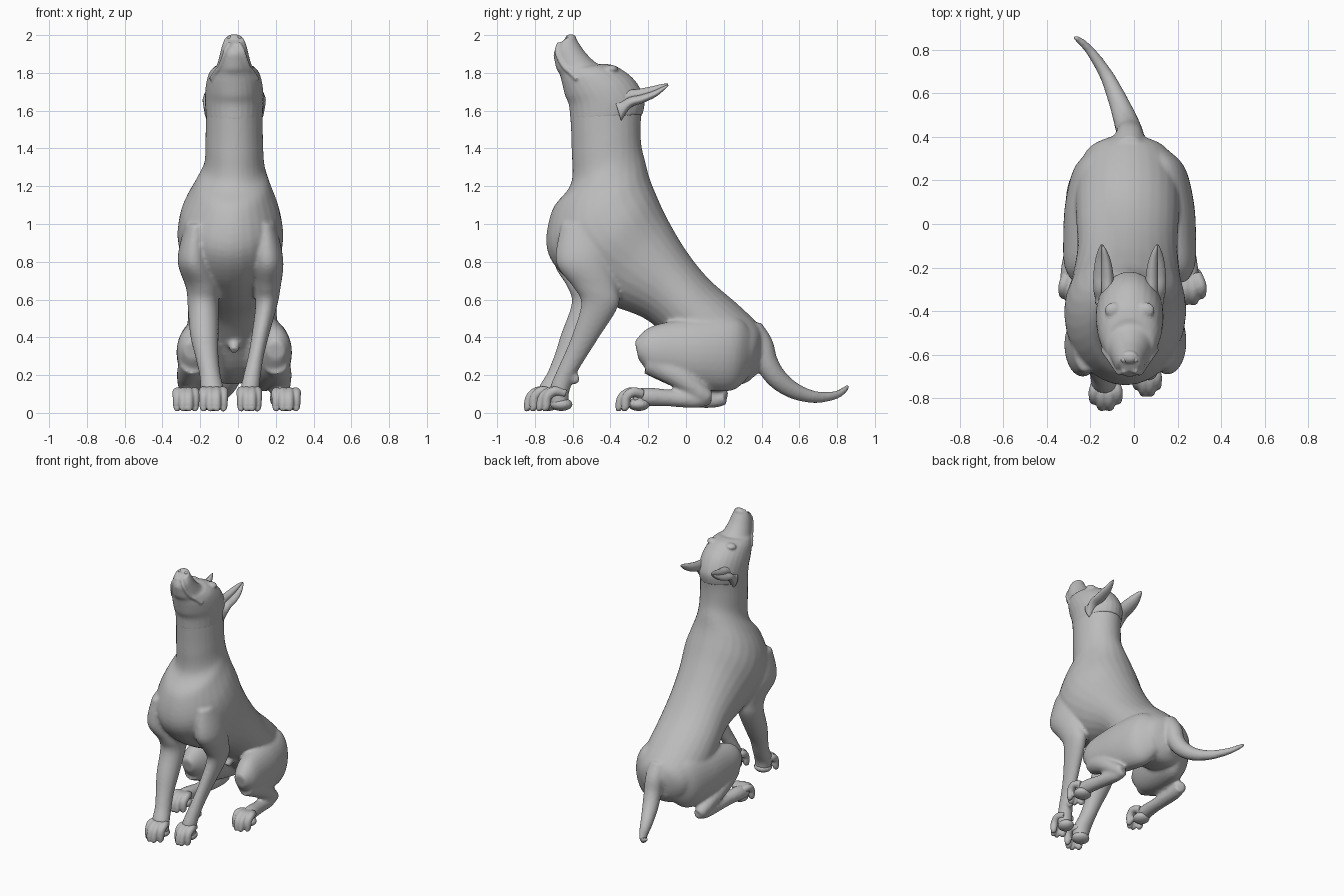
import bpy, math
from mathutils import Vector

if "Cube" in bpy.data.objects:
    bpy.data.objects.remove(bpy.data.objects["Cube"])

grey = bpy.data.materials.new("plain_grey")
grey.diffuse_color = (0.5, 0.5, 0.5, 1)
grey.use_nodes = True
grey.node_tree.nodes["Principled BSDF"].inputs["Base Color"].default_value = grey.diffuse_color


def make(name, verts, faces):
    me = bpy.data.meshes.new(name)
    me.from_pydata(verts, [], faces)
    me.materials.append(grey)
    for p in me.polygons:
        p.use_smooth = True
    ob = bpy.data.objects.new(name, me)
    bpy.context.collection.objects.link(ob)
    return ob


def smooth_rows(rows, steps):
    """Catmull-Rom interpolation between rows of numbers."""
    out, n = [], len(rows)
    for i in range(n - 1):
        p = [rows[max(0, min(n - 1, i + k))] for k in (-1, 0, 1, 2)]
        for s in range(steps):
            t = s / steps
            out.append([0.5 * (2 * b + (c - a) * t + (2 * a - 5 * b + 4 * c - d) * t * t
                               + (3 * b - a - 3 * c + d) * t ** 3) for a, b, c, d in zip(*p)])
    return out + [list(rows[-1])]


def ring_point(row, a):
    by, bz, fy, fz, w, cx = row
    s = math.sin(a)
    return (cx + w * math.cos(a), (by + fy) / 2 + s * (by - fy) / 2, (bz + fz) / 2 + s * (bz - fz) / 2)


def skin(name, rings):
    n, verts = len(rings[0]), [v for r in rings for v in r]
    faces = [(i * n + j, i * n + (j + 1) % n, (i + 1) * n + (j + 1) % n, (i + 1) * n + j)
             for i in range(len(rings) - 1) for j in range(n)]
    faces += [tuple(range(n))[::-1], tuple(range(len(verts) - n, len(verts)))]
    ob = make(name, verts, faces)
    import bmesh
    bm = bmesh.new()
    bm.from_mesh(ob.data)
    bmesh.ops.recalc_face_normals(bm, faces=bm.faces)
    bm.to_mesh(ob.data)
    bm.free()
    return ob


def loft(name, rows, seg=28, steps=5):
    """Rows: back y, back z, front y, front z, half width, centre x."""
    ang = [2 * math.pi * j / seg for j in range(seg)]
    return skin(name, [[ring_point(r, a) for a in ang] for r in smooth_rows(rows, steps)])


def tube(name, rows, seg=14, steps=5):
    """Rows: x, y, z, radius."""
    rows, rings = smooth_rows(rows, steps), []
    for i, r in enumerate(rows):
        t = Vector(rows[min(i + 1, len(rows) - 1)][:3]) - Vector(rows[max(i - 1, 0)][:3])
        q = t.to_track_quat('Z', 'Y')
        rings.append([Vector(r[:3]) + q @ Vector((r[3] * math.cos(2 * math.pi * j / seg),
                      r[3] * math.sin(2 * math.pi * j / seg), 0)) for j in range(seg)])
    return skin(name, rings)


def ball(name, loc, size, seg=16):
    rings = [[(loc[0] + size[0] * math.sin(u) * math.cos(2 * math.pi * j / seg),
               loc[1] + size[1] * math.sin(u) * math.sin(2 * math.pi * j / seg),
               loc[2] + size[2] * math.cos(u)) for j in range(seg)]
             for u in [0.05 + (math.pi - 0.1) * k / 10 for k in range(11)]]
    return skin(name, rings)


def fuse(name, parts, voxel, rounds):
    """Join overlapping parts and blend them into one skin."""
    bpy.ops.object.select_all(action='DESELECT')
    for p in parts:
        p.select_set(True)
    bpy.context.view_layer.objects.active = parts[0]
    bpy.ops.object.join()
    ob = parts[0]
    ob.name = name
    m = ob.modifiers.new("blend", 'REMESH')
    m.mode, m.voxel_size, m.use_smooth_shade = 'VOXEL', voxel, True
    s = ob.modifiers.new("soften", 'SMOOTH')
    s.factor, s.iterations = 0.5, rounds


# torso and neck
body = [loft("torso", [
    (.41, .40, .37, .20, .09, -.03), (.38, .47, .28, .15, .19, -.03), (.28, .57, .08, .21, .235, -.03),
    (.12, .71, -.08, .38, .235, -.03), (0, .86, -.22, .50, .23, -.03), (-.1, 1.03, -.42, .58, .25, -.035),
    (-.16, 1.16, -.62, .70, .28, -.04), (-.195, 1.25, -.735, .86, .26, -.04),
    (-.215, 1.33, -.71, 1.07, .20, -.03), (-.235, 1.41, -.61, 1.21, .16, -.02),
    (-.24, 1.50, -.605, 1.38, .153, -.02), (-.235, 1.58, -.612, 1.55, .15, -.02),
    (-.22, 1.66, -.62, 1.63, .15, -.02)])]

# head
head_rows = [
    (-.23, 1.58, -.612, 1.55, .15, -.02), (-.22, 1.66, -.62, 1.63, .155, -.02),
    (-.27, 1.76, -.64, 1.68, .152, -.02), (-.36, 1.83, -.655, 1.74, .138, -.02),
    (-.425, 1.848, -.668, 1.79, .115, -.02), (-.47, 1.85, -.685, 1.82, .095, -.02),
    (-.53, 1.905, -.695, 1.86, .08, -.02), (-.575, 1.97, -.70, 1.905, .066, -.02),
    (-.60, 2.004, -.675, 1.955, .05, -.02)]
head = [loft("skull", head_rows)]

# lip folds following the jaw, plus brows
for s in (-1, 1):
    lip = [(*ring_point(r, -math.pi / 2 + s * a), .013) for r, a in zip(head_rows[3:], (1.1, 1, .95, .85, .75, .45))]
    head.append(tube("lip", lip))
    head.append(ball("brow", (-.02 + s * .075, -.395, 1.82), (.04, .035, .022)))
head.append(ball("nose_pad", (-.02, -.61, 1.983), (.04, .03, .022)))
fuse("head", head, .007, 4)

# front legs: the left one reaches further forward
body.append(loft("front_leg_right", [
    (-.40, 1.0, -.66, 1.0, .06, .14), (-.40, .82, -.69, .80, .085, .155), (-.36, .65, -.60, .67, .07, .155),
    (-.36, .56, -.555, .58, .058, .15), (-.46, .4, -.60, .42, .046, .118), (-.53, .29, -.645, .31, .042, .095),
    (-.59, .19, -.69, .21, .046, .075), (-.62, .10, -.72, .13, .05, .062), (-.62, .04, -.72, .04, .045, .06)]))
body.append(loft("front_leg_left", [
    (-.40, 1.0, -.68, 1.0, .06, -.22), (-.41, .82, -.70, .80, .085, -.235), (-.39, .65, -.63, .67, .085, -.19),
    (-.41, .56, -.605, .58, .082, -.185), (-.50, .4, -.66, .42, .075, -.178), (-.57, .29, -.695, .31, .062, -.165),
    (-.62, .19, -.735, .21, .056, -.148), (-.67, .10, -.78, .13, .062, -.135), (-.68, .04, -.78, .04, .055, -.13)]))
body.append(ball("dew_pad", (.085, -.585, .18), (.02, .025, .03)))

# hind legs: thigh, shin and long flat foot
for s, heel in ((1, 0), (-1, .08)):
    X = lambda v: -.02 + s * v
    body.append(loft("thigh", [
        (.37, .40, .34, .2, .05, X(.10)), (.28, .50, .25, .12, .11, X(.14)), (.1, .505, .1, .12, .125, X(.17)),
        (-.08, .485, -.06, .15, .11, X(.195)), (-.2, .45, -.18, .2, .085, X(.215)),
        (-.272, .38, -.25, .28, .045, X(.22))]))
    body.append(tube("shin", [(X(.22), -.19, .27, .07), (X(.24), -.05, .2, .065),
                              (X(.24), .07 + heel, .11, .05), (X(.23), .12 + heel, .075, .04)]))
    body.append(tube("foot", [(X(.22), .13 + heel, .08, .035), (X(.235), .05 + heel, .07, .045),
                              (X(.25), -.08, .078, .045), (X(.265), -.2, .085, .05), (X(.272), -.28, .075, .05)]))

# tail
body.append(tube("tail", [
    (-.02, .34, .44, .07), (-.02, .395, .36, .068), (-.022, .425, .27, .062), (-.04, .48, .185, .056),
    (-.075, .57, .118, .045), (-.125, .68, .084, .033), (-.19, .78, .091, .024), (-.235, .83, .115, .019),
    (-.275, .86, .145, .012)], steps=6))

# underside sheath
body.append(tube("sheath", [(-.02, -.02, .42, .04), (-.02, -.06, .37, .035), (-.02, -.10, .33, .022)]))
fuse("body", body, .011, 6)


# toes, four on each paw
def paw(name, cx, back, tip, half, top):
    toes = []
    for k in range(4):
        u = (k - 1.5) / 1.5
        x, y = cx + u * half, tip + .035 * u * u
        x0 = cx + u * half * .6
        d = back - y
        toes.append(tube("toe", [(x0, back, top - .045, .026), (x, y + d * .55, top - .035, .026),
                                 (x, y + d * .25, top - .065, .025), (x, y + .022, .031, .022),
                                 (x, y + .005, .022, .012)], 12))
    toes.append(ball("pad", (cx, back - .02, .045), (half + .012, .06, .035)))
    fuse(name, toes, .006, 2)


paw("front_paw_right", .06, -.64, -.80, .042, .15)
paw("front_paw_left", -.13, -.71, -.865, .052, .15)
paw("hind_paw_right", .255, -.23, -.38, .052, .145)
paw("hind_paw_left", -.275, -.23, -.38, .046, .145)

# cupped ears swept back, eyes and nostrils
ear_rows = smooth_rows([(1.60, -.36, .03, .055), (1.665, -.31, .052, .05), (1.683, -.24, .054, .042),
                        (1.705, -.17, .042, .032), (1.728, -.12, .022, .018), (1.738, -.095, .006, .006)], 5)
for s, side in ((1, "right"), (-1, "left")):
    rings = []
    for i, (z, y, w, h) in enumerate(ear_rows):
        ring = []
        for j in range(32):
            a = 2 * math.pi * j / 32
            open_ = max(0, math.cos(a - .75)) ** 1.5
            k = 1 - 1.35 * open_ * min(1, i / 6)
            ring.append((-.02 + s * (.128 + w * k * math.cos(a)), y - .3 * h * k * math.sin(a), z + h * k * math.sin(a)))
        rings.append(ring)
    skin("ear_" + side, rings)
    ball("eye_" + side, (-.02 + s * .082, -.43, 1.815), (.022, .02, .018))
    ball("nostril_" + side, (-.02 + s * .026, -.622, 1.985), (.014, .014, .012))
